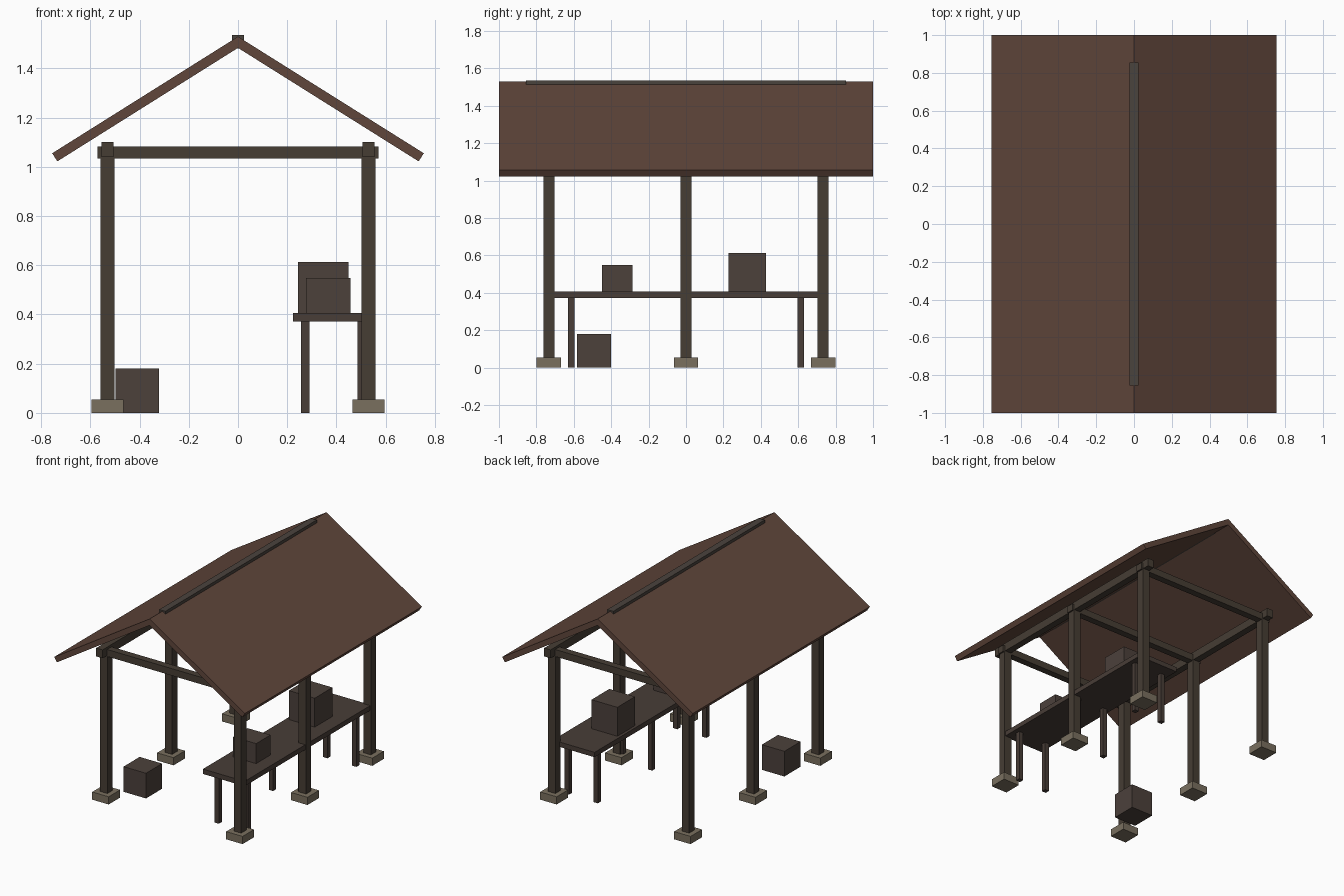
import bpy

cube = bpy.data.objects.get("Cube")
if cube:
    bpy.data.objects.remove(cube, do_unlink=True)


def material(name, rgb):
    """Flat material from 0-255 display values."""
    lin = [((c / 255 + 0.055) / 1.055) ** 2.4 for c in rgb] + [1.0]
    mat = bpy.data.materials.new(name)
    mat.use_nodes = True
    mat.diffuse_color = lin
    bsdf = next(n for n in mat.node_tree.nodes if n.type == "BSDF_PRINCIPLED")
    bsdf.inputs["Base Color"].default_value = lin
    bsdf.inputs["Roughness"].default_value = 0.9
    return mat


ROOF = material("roof brown", (96, 70, 59))
TIMBER = material("dark timber", (70, 61, 52))
RIDGE = material("ridge grey brown", (74, 67, 61))
TABLE = material("table wood", (72, 61, 55))
CRATE = material("crate brown", (76, 65, 59))
STONE = material("footing stone", (122, 112, 95))


def prism(name, profile, y0, y1, mat):
    """Extrude an x-z outline from y0 to y1."""
    n = len(profile)
    verts = [(x, y, z) for y in (y0, y1) for x, z in profile]
    faces = [tuple(range(n)), tuple(reversed(range(n, 2 * n)))]
    faces += [((i + 1) % n, i, n + i, n + (i + 1) % n) for i in range(n)]
    mesh = bpy.data.meshes.new(name)
    mesh.from_pydata(verts, [], faces)
    mesh.materials.append(mat)
    obj = bpy.data.objects.new(name, mesh)
    bpy.context.collection.objects.link(obj)
    return obj


def box(name, xs, ys, zs, mat):
    (x0, x1), (z0, z1) = xs, zs
    return prism(name, [(x0, z0), (x1, z0), (x1, z1), (x0, z1)], *ys, mat)


def span(centre, width):
    return centre - width / 2, centre + width / 2


POST_X, POST_Y = 0.53, 0.733

# Posts on stone footings, with a tie beam across each pair
for row, y in (("front", -POST_Y), ("middle", 0), ("back", POST_Y)):
    for side, x in (("right", -POST_X), ("left", POST_X)):
        box(f"{row}_{side}_post", span(x, 0.058), span(y, 0.058), (0.05, 1.045), TIMBER)
        box(f"{row}_{side}_footing", span(x, 0.13), span(y, 0.13), (0, 0.055), STONE)
    box(f"{row}_tie_beam", (-0.57, 0.57), span(y, 0.05), (1.033, 1.083), TIMBER)

# Long top plates along each side
for side, x in (("right", -POST_X), ("left", POST_X)):
    box(f"{side}_top_plate", span(x, 0.05), (-0.81, 0.81), (1.04, 1.1), TIMBER)

# Gable roof slopes and ridge beam
for side, s in (("right", -1), ("left", 1)):
    outline = [(0, 1.483), (s * 0.734, 1.022), (s * 0.755, 1.055), (0, 1.529)]
    if s < 0:
        outline.reverse()
    prism(f"{side}_roof_slope", outline, -1, 1, ROOF)
box("ridge_beam", span(0, 0.048), (-0.856, 0.856), (1.48, 1.535), RIDGE)

# Work table with three pairs of legs
box("table_top", (0.223, 0.553), (-0.715, 0.715), (0.371, 0.406), TABLE)
for row, y in (("front", -0.613), ("middle", 0), ("back", 0.613)):
    for side, x in (("inner", 0.273), ("outer", 0.503)):
        box(f"{row}_{side}_table_leg", span(x, 0.034), span(y, 0.034), (0, 0.371), TABLE)

# Crates on the table and on the ground
box("large_crate", (0.244, 0.448), (0.227, 0.428), (0.406, 0.613), CRATE)
box("small_crate", (0.276, 0.458), (-0.449, -0.286), (0.406, 0.549), CRATE)
box("ground_crate", (-0.498, -0.32), (-0.583, -0.401), (0, 0.18), CRATE)
